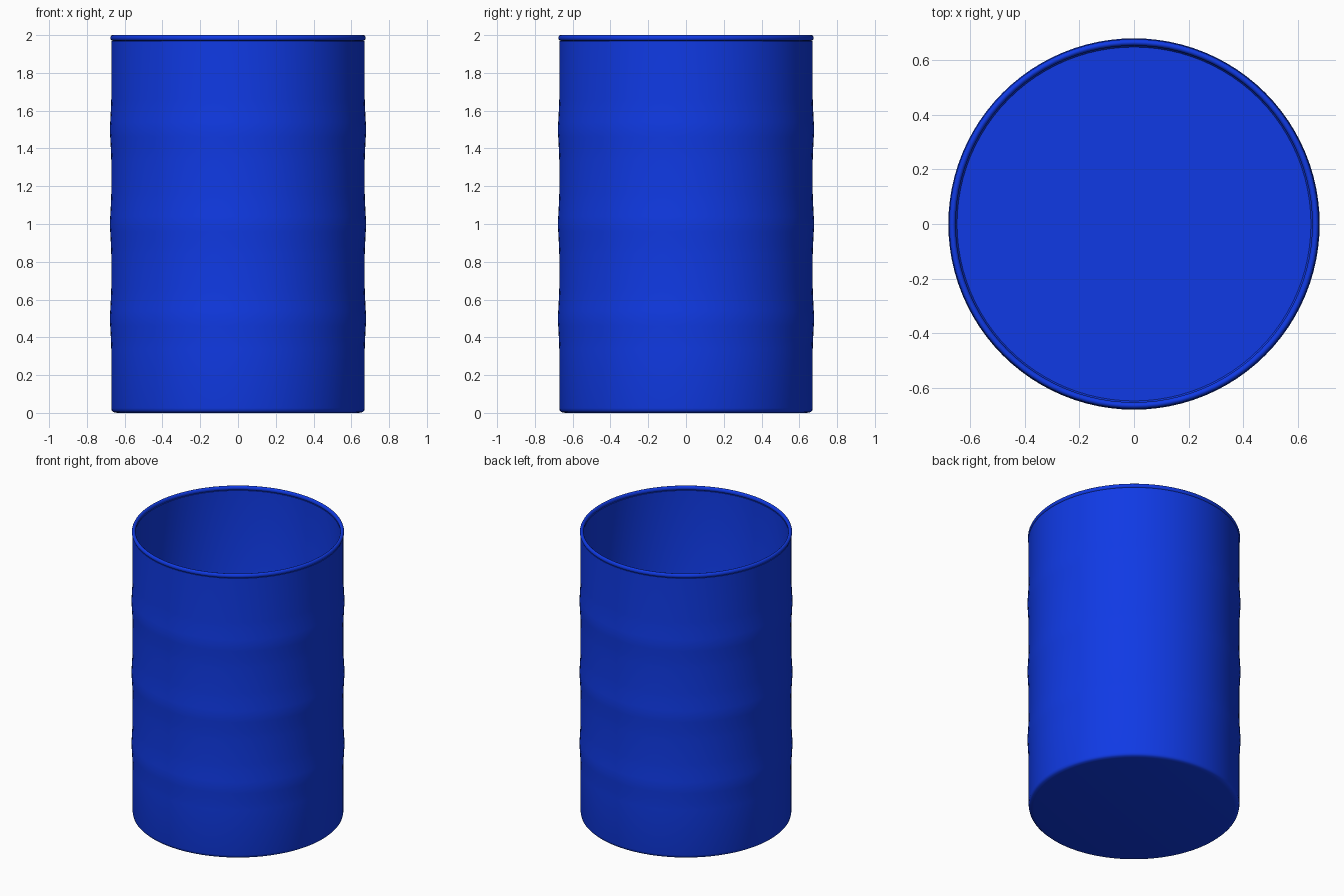
import bpy, bmesh, math

cube = bpy.data.objects.get("Cube")
if cube:
    bpy.data.objects.remove(cube, do_unlink=True)

SEGMENTS = 96
WALL, RIB, INNER, FLOOR = 0.671, 0.679, 0.655, 0.03

# Blue paint
paint = bpy.data.materials.new("blue paint")
paint.use_nodes = True
blue = (0.005, 0.042, 0.78, 1)
paint.diffuse_color = blue
paint.node_tree.nodes["Principled BSDF"].inputs["Base Color"].default_value = blue


def lathe(name, profile, closed=False):
    """Spin a list of (radius, height) points around the z axis."""
    bm = bmesh.new()
    rings = []
    for r, z in profile:
        if r == 0:
            rings.append([bm.verts.new((0, 0, z))] * SEGMENTS)
        else:
            angles = [math.tau * i / SEGMENTS for i in range(SEGMENTS)]
            rings.append([bm.verts.new((r * math.cos(a), r * math.sin(a), z)) for a in angles])
    pairs = list(zip(rings, rings[1:]))
    if closed:
        pairs.append((rings[-1], rings[0]))
    for low, high in pairs:
        for i in range(SEGMENTS):
            j = (i + 1) % SEGMENTS
            corners = dict.fromkeys((low[i], low[j], high[j], high[i]))
            bm.faces.new(list(corners))
    bmesh.ops.recalc_face_normals(bm, faces=bm.faces)
    mesh = bpy.data.meshes.new(name)
    bm.to_mesh(mesh)
    bm.free()
    mesh.materials.append(paint)
    obj = bpy.data.objects.new(name, mesh)
    bpy.context.collection.objects.link(obj)
    bpy.ops.object.select_all(action='DESELECT')
    obj.select_set(True)
    bpy.context.view_layer.objects.active = obj
    bpy.ops.object.shade_smooth_by_angle(angle=math.radians(40))
    return obj


# Open drum: rounded base, three swollen ribs, thin wall and flat floor
profile = [(0, 0), (0.64, 0), (0.66, 0.004), (0.668, 0.012), (WALL, 0.025)]
for centre in (0.5, 1.0, 1.5):
    for t in range(-4, 5):
        bulge = (1 - abs(t) / 4) ** 1.3
        profile.append((WALL + (RIB - WALL) * bulge, centre + t * 0.04))
profile += [(WALL, 1.97), (INNER, 1.97), (INNER, FLOOR + 0.01),
            (INNER - 0.008, FLOOR), (0, FLOOR)]
lathe("drum_body", profile)

# Rolled lip around the open top
lip = []
for i in range(16):
    a = math.tau * i / 16
    lip.append((0.664 + 0.012 * math.cos(a), 1.985 + 0.015 * math.sin(a)))
lathe("rolled_lip", lip, closed=True)
